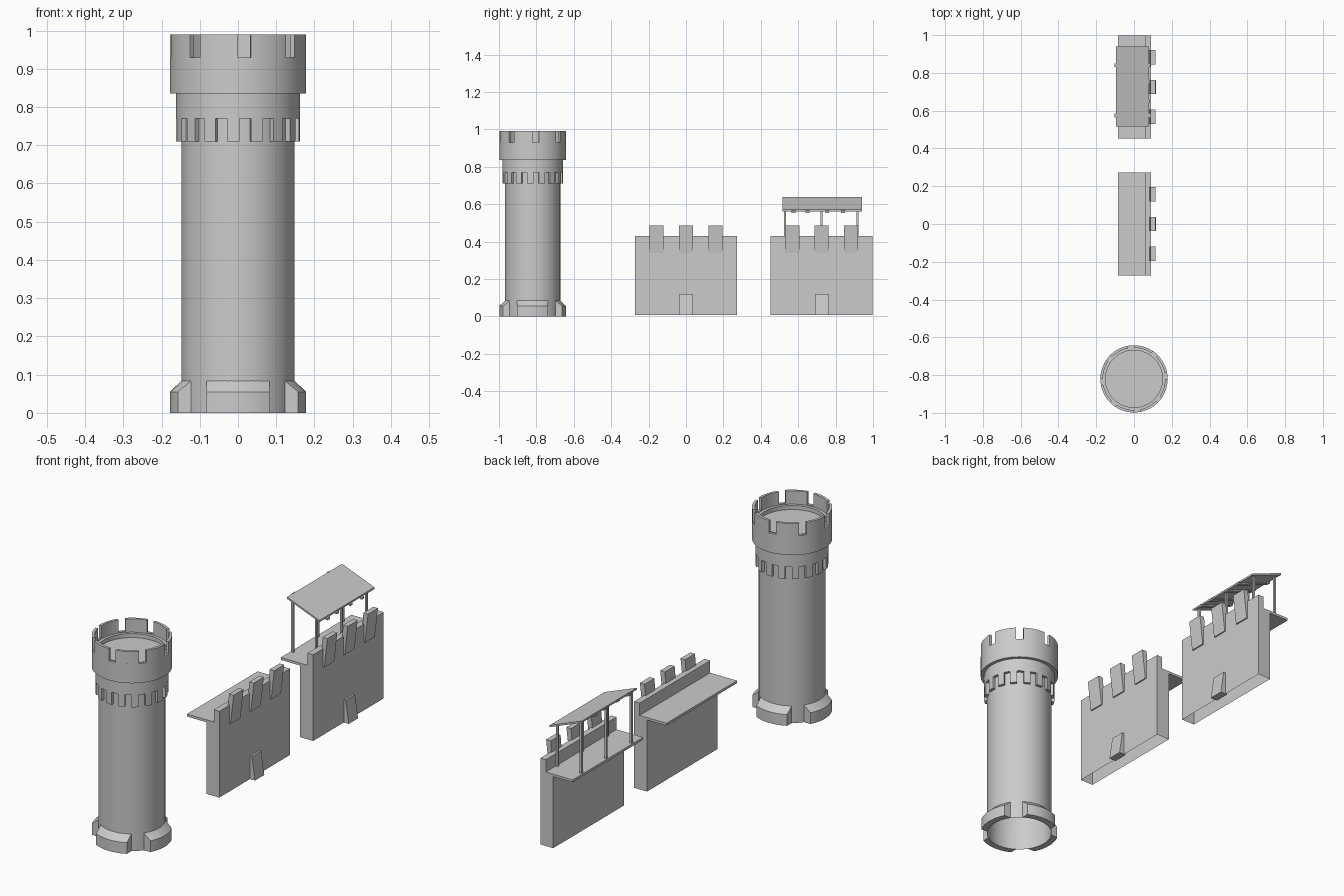
import bpy, bmesh
from math import sin, cos, asin, pi, radians
from mathutils import Vector

if "Cube" in bpy.data.objects:
    bpy.data.objects.remove(bpy.data.objects["Cube"])

TOWER_Y = -0.82


def finish(name, bm, smooth=False):
    bmesh.ops.remove_doubles(bm, verts=bm.verts, dist=1e-5)
    bmesh.ops.recalc_face_normals(bm, faces=bm.faces)
    me = bpy.data.meshes.new(name)
    bm.to_mesh(me)
    bm.free()
    ob = bpy.data.objects.new(name, me)
    bpy.context.collection.objects.link(ob)
    if smooth:
        bpy.ops.object.select_all(action='DESELECT')
        ob.select_set(True)
        bpy.context.view_layer.objects.active = ob
        bpy.ops.object.shade_smooth_by_angle(angle=radians(30))
    return ob


def polar(r, a, z):
    # angle 0 faces the front (-y), positive towards +x
    return (r * sin(a), TOWER_Y - r * cos(a), z)


def add_arc(bm, profile, angle, n):
    """Sweep a closed (r, z) profile; angle(r, t) with t in 0..1."""
    rings = [[bm.verts.new(polar(r, angle(r, i / n), z)) for r, z in profile]
             for i in range(n + 1)]
    k = len(profile)
    for a, b in zip(rings, rings[1:]):
        for j in range(k):
            bm.faces.new((a[j], a[(j + 1) % k], b[(j + 1) % k], b[j]))
    bm.faces.new(rings[0])
    bm.faces.new(rings[-1])


def add_prism(bm, profile, y0, y1, open_bottom=False):
    """Extrude a closed (x, z) profile along y."""
    a = [bm.verts.new((x, y0, z)) for x, z in profile]
    b = [bm.verts.new((x, y1, z)) for x, z in profile]
    k = len(profile)
    for j in range(k):
        if open_bottom and j == 0:      # first profile edge is the underside
            continue
        bm.faces.new((a[j], a[(j + 1) % k], b[(j + 1) % k], b[j]))
    bm.faces.new(a)
    bm.faces.new(b)


def rect(x0, x1, z0, z1):
    return [(x0, z0), (x1, z0), (x1, z1), (x0, z1)]


# Tower body: open at the bottom, stepped head, sunken roof floor
outline = [(.148, 0), (.148, .77), (.162, .77), (.162, .835), (.178, .835),
           (.178, .93), (.165, .93), (.165, .925), (.151, .925), (.151, .905)]
bm = bmesh.new()
SEG = 64
rings = [[bm.verts.new(polar(r, 2 * pi * i / SEG, z)) for i in range(SEG)]
         for r, z in outline]
for a, b in zip(rings, rings[1:]):
    for i in range(SEG):
        bm.faces.new((a[i], a[(i + 1) % SEG], b[(i + 1) % SEG], b[i]))
bm.faces.new(rings[-1])
finish("tower_body", bm, True)

# Tower merlons: eight, with gaps starting every 45 degrees
bm = bmesh.new()
for k in range(8):
    add_arc(bm, rect(.165, .178, .93, .99),
            lambda r, t, k=k: radians(45 * k + 11 + 34 * t), 6)
finish("tower_merlons", bm, True)

# Corbel teeth below the head
bm = bmesh.new()
for k in range(16):
    add_arc(bm, rect(.147, .162, .71, .77),
            lambda r, t, k=k: radians(22.5 * k - 10.3 + 11.5 * t), 2)
finish("tower_corbels", bm, True)

# Foot buttresses: four, trimmed by parallel planes
bm = bmesh.new()
for k in range(4):
    add_arc(bm, [(.147, 0), (.178, 0), (.178, .055), (.147, .085)],
            lambda r, t, k=k: k * pi / 2 + (2 * t - 1) * asin(.083 / r), 10)
finish("tower_foot", bm, True)

# Two wall sections
for label, yc in (("near", 0.0), ("far", 0.725)):
    y0, y1 = yc - .273, yc + .273
    # wall with narrower parapet above the walkway
    bm = bmesh.new()
    add_prism(bm, [(.02, .008), (.09, .008), (.09, .43), (.06, .43),
                   (.06, .365), (.02, .365)], y0, y1, True)
    finish(label + "_wall", bm)
    # walkway
    bm = bmesh.new()
    add_prism(bm, rect(-.085, .062, .358, .37), y0, y1)
    finish(label + "_walkway", bm)
    # leaning merlons
    bm = bmesh.new()
    for d in (-.157, 0, .157):
        add_prism(bm, [(.075, .34), (.096, .34), (.113, .485), (.088, .485)],
                  yc + d - .038, yc + d + .038)
    finish(label + "_merlons", bm)
    # sloped buttress at the wall foot
    bm = bmesh.new()
    add_prism(bm, [(.08, .008), (.117, .008), (.1, .12), (.08, .12)],
              yc - .036, yc + .036)
    finish(label + "_buttress", bm)


# Canopy over the far walkway, sloping down to the outside
def roof_z(x):
    return .636 - (x + .095) * .068 / .175


def slope(x0, x1, low, high):
    return [(x0, roof_z(x0) + low), (x1, roof_z(x1) + low),
            (x1, roof_z(x1) + high), (x0, roof_z(x0) + high)]


bm = bmesh.new()
add_prism(bm, slope(-.095, .08, -.006, .003), .515, .94)
finish("canopy_roof", bm)

# rafters poking out at the eaves
bm = bmesh.new()
for y, x0, x1 in ((.575, -.103, .087), (.65, -.09, .085),
                  (.755, -.09, .085), (.84, -.103, .087)):
    add_prism(bm, slope(x0, x1, -.012, -.003), y - .01, y + .01)
finish("canopy_rafters", bm)

# posts
bm = bmesh.new()
for x in (-.075, .053):
    for y in (.53, .725, .917):
        add_prism(bm, rect(x - .005, x + .005, .365, roof_z(x) - .003),
                  y - .005, y + .005)
finish("canopy_posts", bm)
